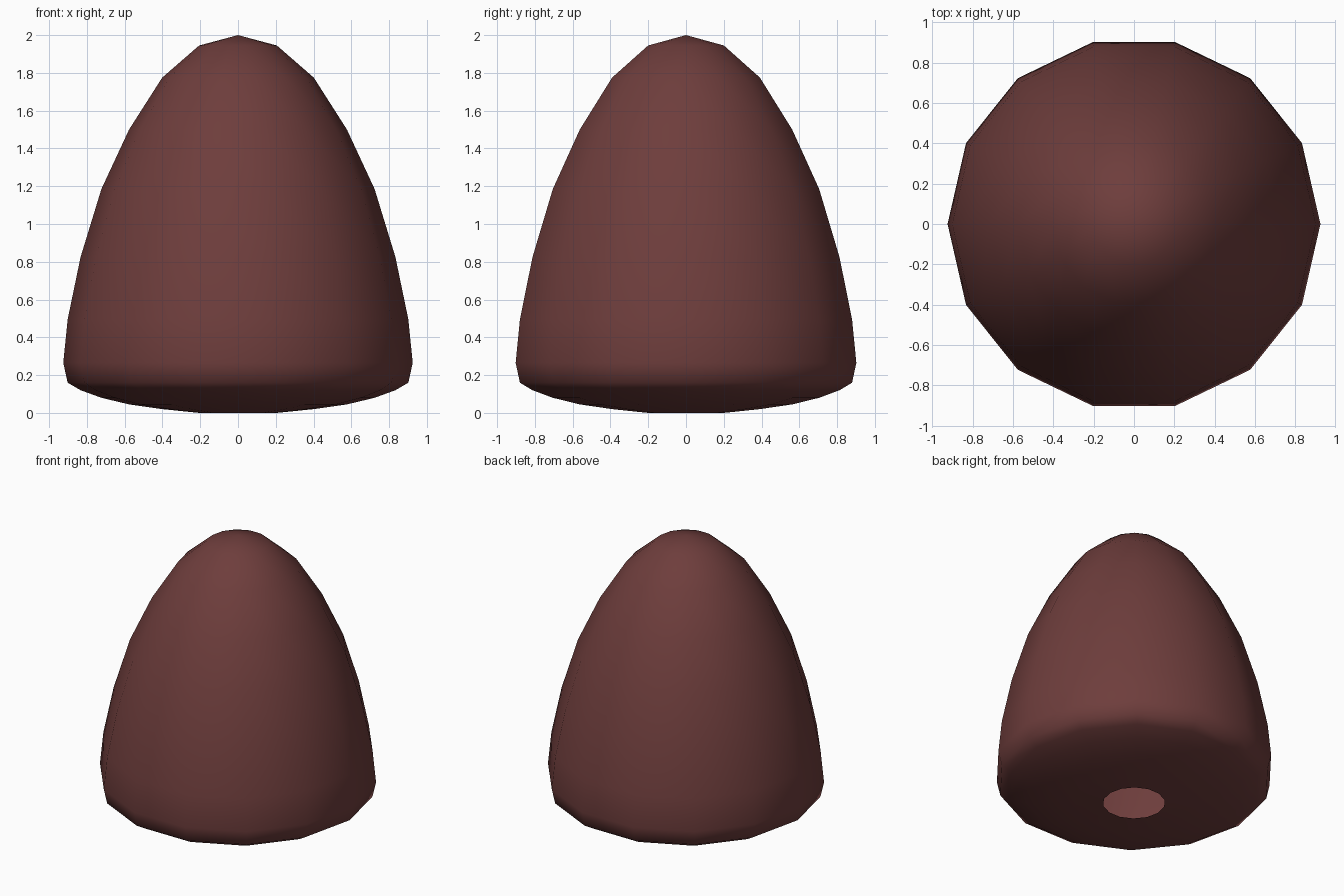
import bpy, bmesh, math

if "Cube" in bpy.data.objects:
    bpy.data.objects.remove(bpy.data.objects["Cube"])

SIDES = 14
RADIUS = 0.925
# Ring heights from just under the tip to the rim of the open base
HEIGHTS = [1.945, 1.775, 1.50, 1.185, 0.825, 0.495, 0.265,
           0.16, 0.12, 0.08, 0.045, 0.02, 0.0]

# Pointed dome: sphere-spaced rings, closed tip, small round opening underneath
bm = bmesh.new()
tip = bm.verts.new((0, 0, 2))
rings = []
for k, z in enumerate(HEIGHTS, 1):
    r = RADIUS * math.sin(math.pi * k / SIDES)
    rings.append([bm.verts.new((r * math.cos(a), r * math.sin(a), z))
                  for a in (2 * math.pi * i / SIDES for i in range(SIDES))])

for i in range(SIDES):
    j = (i + 1) % SIDES
    bm.faces.new((tip, rings[0][i], rings[0][j]))
    for upper, lower in zip(rings, rings[1:]):
        bm.faces.new((upper[i], lower[i], lower[j], upper[j]))
for face in bm.faces:
    face.smooth = True

mesh = bpy.data.meshes.new("dome")
bm.to_mesh(mesh)
bm.free()
dome = bpy.data.objects.new("dome", mesh)
bpy.context.collection.objects.link(dome)

# Dark reddish brown
mat = bpy.data.materials.new("reddish_brown")
mat.diffuse_color = (0.155, 0.047, 0.045, 1)
mat.use_nodes = True
mat.node_tree.nodes["Principled BSDF"].inputs["Base Color"].default_value = mat.diffuse_color
mesh.materials.append(mat)
